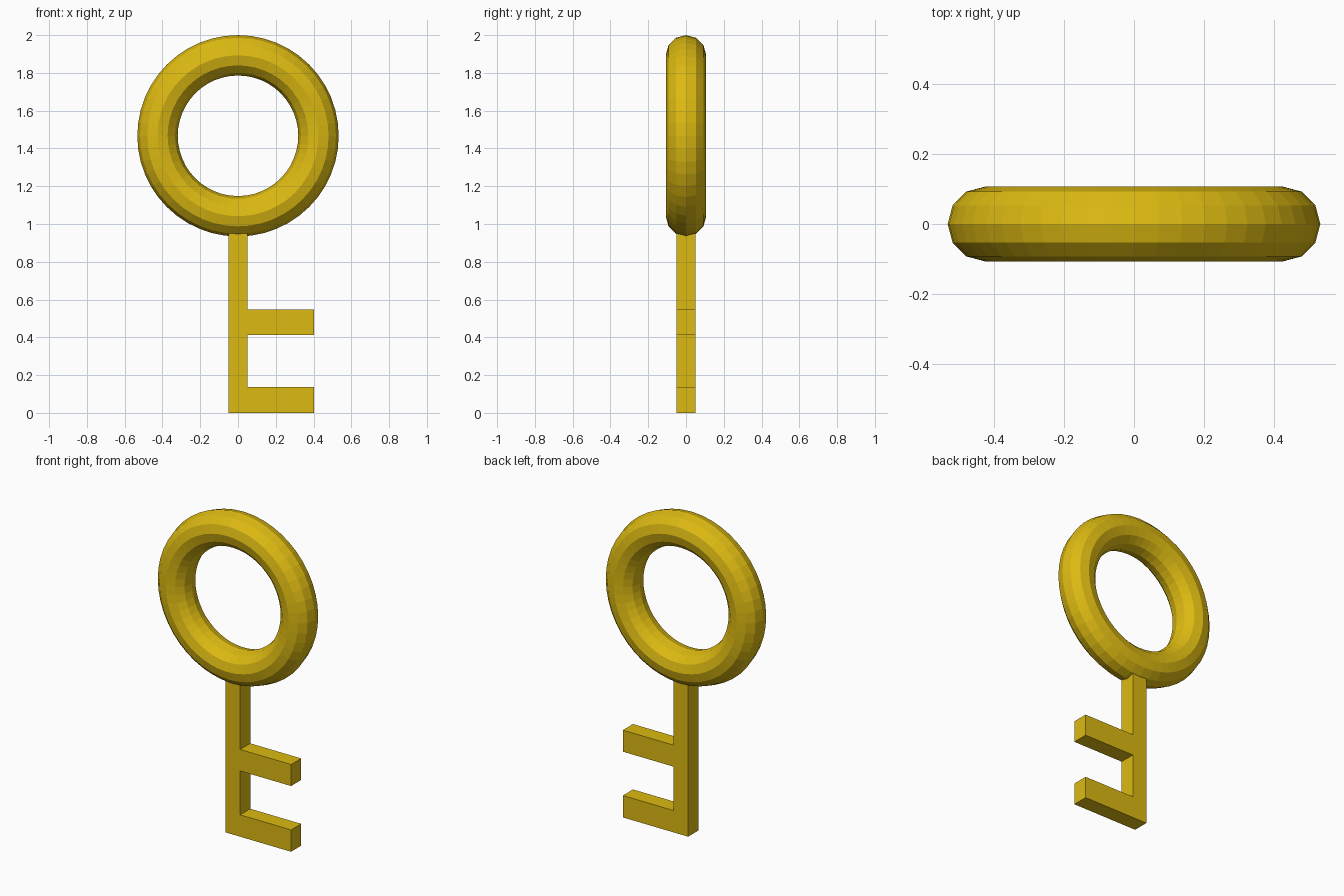
import bpy, bmesh, math

if "Cube" in bpy.data.objects:
    bpy.data.objects.remove(bpy.data.objects["Cube"])

gold = bpy.data.materials.new("gold")
gold.diffuse_color = (0.72, 0.49, 0.006, 1)
gold.use_nodes = True
gold.node_tree.nodes["Principled BSDF"].inputs["Base Color"].default_value = gold.diffuse_color

# Ring handle: flat-faced torus standing upright
bpy.ops.mesh.primitive_torus_add(
    major_segments=48, minor_segments=12,
    major_radius=0.426, minor_radius=0.107,
    location=(0, 0, 1.467), rotation=(math.pi / 2, 0, 0))
ring = bpy.context.object
ring.name = ring.data.name = "ring_handle"
ring.data.materials.append(gold)

# Shaft with two teeth: one profile, extruded through y
L, R, TIP, HALF = -0.05, 0.05, 0.403, 0.05
profile = [(L, 0), (TIP, 0), (TIP, 0.137), (R, 0.137), (R, 0.412),
           (TIP, 0.412), (TIP, 0.547), (R, 0.547), (R, 1.0), (L, 1.0)]
bm = bmesh.new()
face = bm.faces.new([bm.verts.new((x, -HALF, z)) for x, z in profile])
ext = bmesh.ops.extrude_face_region(bm, geom=[face], use_keep_orig=True)
bmesh.ops.translate(bm, vec=(0, 2 * HALF, 0),
                    verts=[v for v in ext["geom"] if isinstance(v, bmesh.types.BMVert)])
bmesh.ops.recalc_face_normals(bm, faces=bm.faces)
mesh = bpy.data.meshes.new("toothed_shaft")
bm.to_mesh(mesh)
bm.free()
mesh.materials.append(gold)
shaft = bpy.data.objects.new("toothed_shaft", mesh)
bpy.context.collection.objects.link(shaft)
